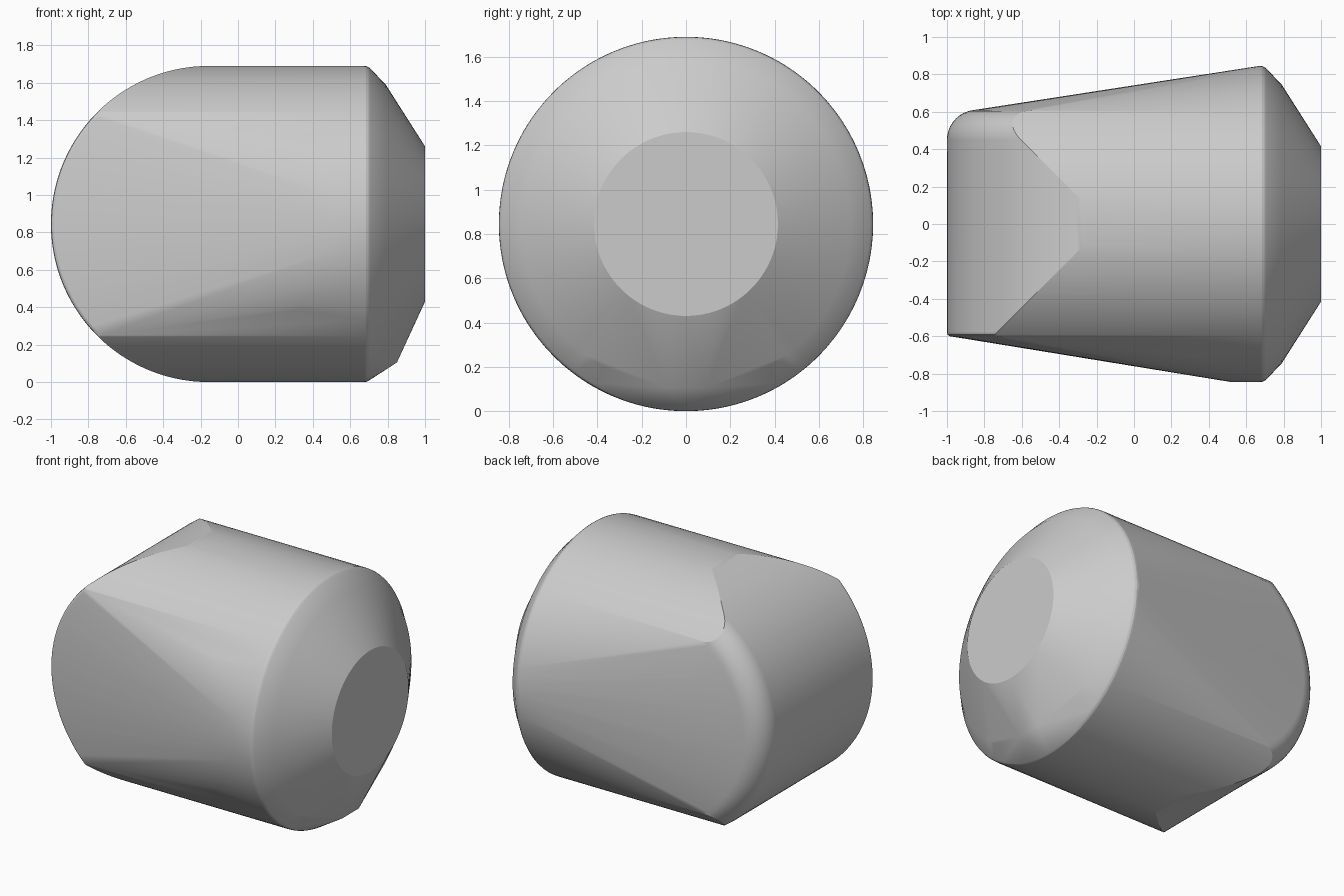
import bpy, bmesh
from math import sin, cos, pi, sqrt, asin, radians

cube = bpy.data.objects.get("Cube")
if cube:
    bpy.data.objects.remove(cube, do_unlink=True)

R = 0.845      # main radius, also the height of the axis
CX = -0.155    # axis of the rounded nose
SEG = 96
points = []


def ring(x, r):
    """Circle of points around the long axis."""
    for i in range(SEG):
        a = 2 * pi * i / SEG
        points.append((x, r * cos(a), R + r * sin(a)))


def nose_arc(y, r, n=40):
    """Arc of the nose, kept inside the round body."""
    limit = asin(min(1, sqrt(max(0, R * R - y * y)) / r))
    for i in range(n + 1):
        a = limit * (2 * i / n - 1)
        points.append((CX - r * cos(a), y, R + r * sin(a)))


# Tapered end: soft rim, chamfer, flat cap
for x, r in ((0.67, R), (0.685, 0.844), (0.697, 0.839), (0.709, 0.83),
             (0.79, 0.745), (1.0, 0.415)):
    ring(x, r)

# Small flat lip under the tapered end
for y in (-0.09, 0.09):
    points.append((0.85, y, 0.105))

# Nose edges where the two round forms meet
for i in range(49):
    y = -0.58 + 1.03 * i / 48
    h = sqrt(R * R - y * y)
    for s in (-1, 1):
        points.append((CX - abs(y), y, R + s * h))

# Nose sides: crisp on one side, rounded on the other
for y, r in ((-0.58, R), (-0.592, 0.842), (-0.6, 0.83)):
    nose_arc(y, r)
for i in range(10):
    t = radians(82) * i / 9
    nose_arc(0.45 + 0.16 * sin(t), R - 0.16 * (1 - cos(t)))

# Fuller body on the front side
for i in range(-16, 17):
    a = radians(33) * i / 16
    points.append((0.52 - 0.2 * (i / 16) ** 2, -R * cos(a), R + R * sin(a)))

# Skin the points
bm = bmesh.new()
for p in points:
    bm.verts.new(p)
hull = bmesh.ops.convex_hull(bm, input=bm.verts[:])
loose = [v for v in bm.verts if not v.link_faces]
bmesh.ops.delete(bm, geom=loose, context='VERTS')
bmesh.ops.remove_doubles(bm, verts=bm.verts[:], dist=0.002)
bmesh.ops.dissolve_limit(bm, angle_limit=0.008, verts=bm.verts[:], edges=bm.edges[:])
bmesh.ops.recalc_face_normals(bm, faces=bm.faces[:])
mesh = bpy.data.meshes.new("rounded_body")
bm.to_mesh(mesh)
bm.free()
body = bpy.data.objects.new("rounded_body", mesh)
bpy.context.collection.objects.link(body)

# Plain grey
mat = bpy.data.materials.new("plain_grey")
mat.use_nodes = True
grey = (0.6, 0.6, 0.6, 1)
mat.diffuse_color = grey
mat.node_tree.nodes["Principled BSDF"].inputs["Base Color"].default_value = grey
mesh.materials.append(mat)

bpy.context.view_layer.objects.active = body
body.select_set(True)
bpy.ops.object.shade_smooth_by_angle(angle=radians(12))
weighted = body.modifiers.new("even_shading", 'WEIGHTED_NORMAL')
weighted.keep_sharp = True
